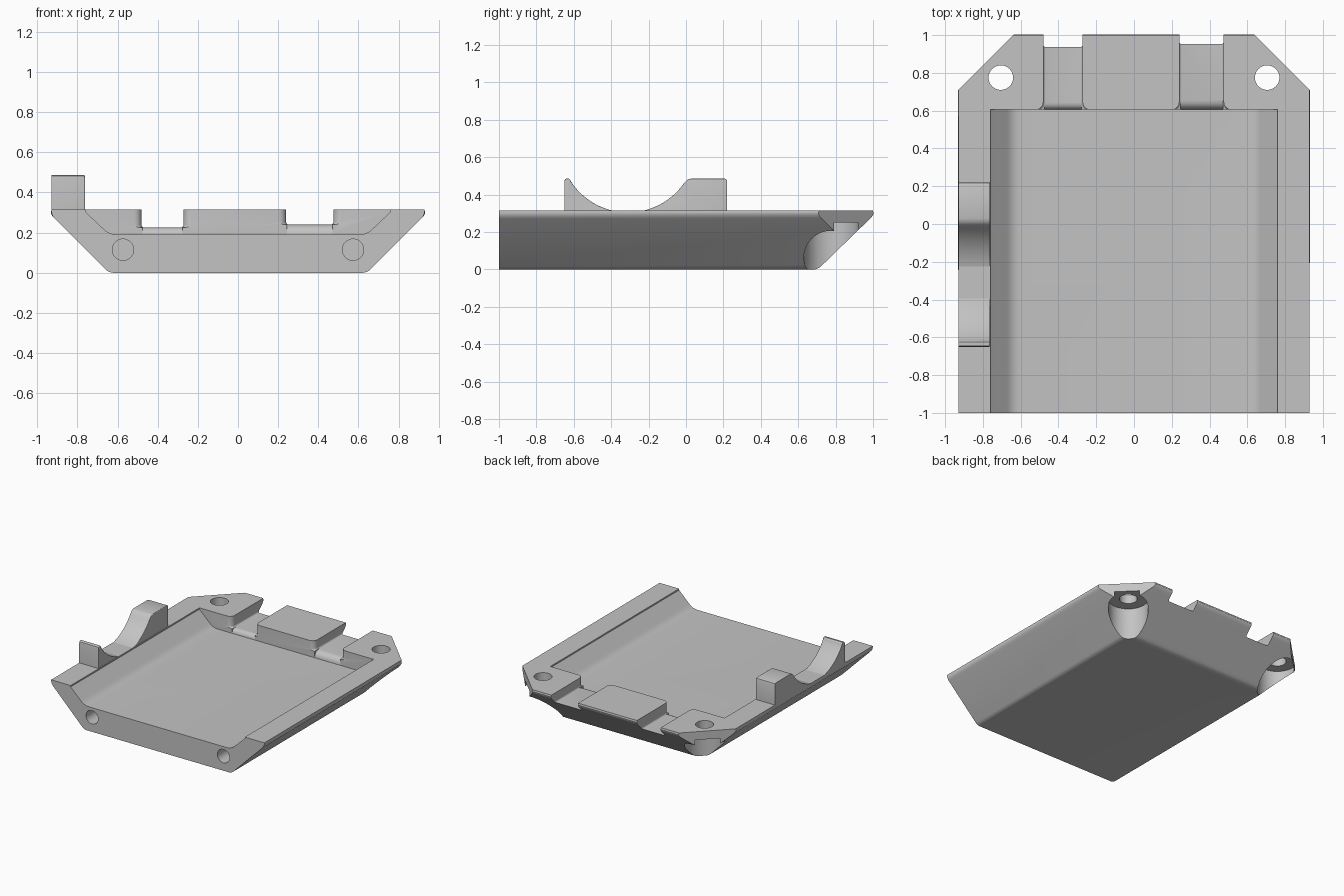
import bpy, bmesh, math

if "Cube" in bpy.data.objects:
    bpy.data.objects.remove(bpy.data.objects["Cube"])

grey = bpy.data.materials.new("plain grey")
grey.diffuse_color = (0.55, 0.55, 0.55, 1)
grey.use_nodes = True
grey.node_tree.nodes["Principled BSDF"].inputs["Base Color"].default_value = grey.diffuse_color


def make_object(name, bm):
    bmesh.ops.recalc_face_normals(bm, faces=bm.faces)
    mesh = bpy.data.meshes.new(name)
    bm.to_mesh(mesh)
    bm.free()
    mesh.materials.append(grey)
    ob = bpy.data.objects.new(name, mesh)
    bpy.context.collection.objects.link(ob)
    return ob


def prism(name, outline, axis, start, end, bevel=0, bevel_rule=None):
    """Extrude a 2D outline along an axis; optionally round chosen edges."""
    place = {"x": lambda a, b, t: (t, a, b),
             "y": lambda a, b, t: (a, t, b),
             "z": lambda a, b, t: (a, b, t)}[axis]
    bm = bmesh.new()
    rings = [[bm.verts.new(place(a, b, t)) for a, b in outline] for t in (start, end)]
    n = len(outline)
    for ring in rings:
        bm.faces.new(ring)
    for i in range(n):
        j = (i + 1) % n
        bm.faces.new((rings[0][i], rings[0][j], rings[1][j], rings[1][i]))
    bmesh.ops.recalc_face_normals(bm, faces=bm.faces)
    if bevel:
        edges = [e for e in bm.edges if bevel_rule(e)]
        bmesh.ops.bevel(bm, geom=edges, offset=bevel, segments=4, profile=0.5,
                        affect='EDGES', clamp_overlap=True)
    return make_object(name, bm)


def arc(ca, cb, r, a0, a1, n=8):
    return [(ca + r * math.cos(math.radians(a0 + (a1 - a0) * i / n)),
             cb + r * math.sin(math.radians(a0 + (a1 - a0) * i / n)))
            for i in range(n + 1)]


def smooth(ob):
    bpy.ops.object.select_all(action='DESELECT')
    ob.select_set(True)
    bpy.context.view_layer.objects.active = ob
    bpy.ops.object.shade_smooth_by_angle(angle=math.radians(28))


# Tray body: sloped sides and back, flat front
bm = bmesh.new()
rings = []
for hx, back, z in ((0.643, 0.705, 0), (0.93, 1.0, 0.287), (0.93, 1.0, 0.315)):
    rings.append([bm.verts.new(p) for p in
                  ((-hx, -1, z), (hx, -1, z), (hx, back, z), (-hx, back, z))])
bm.faces.new(rings[0])
bm.faces.new(rings[2])
for low, high in zip(rings, rings[1:]):
    for i in range(1, 4):
        j = (i + 1) % 4
        bm.faces.new((low[i], low[j], high[j], high[i]))
bm.faces.new((rings[0][0], rings[0][1], rings[1][1], rings[2][1], rings[2][0], rings[1][0]))
bmesh.ops.recalc_face_normals(bm, faces=bm.faces)
round_edges = [e for e in bm.edges
               if not all(v.co.y < -0.99 for v in e.verts)
               and not any(v.co.z > 0.31 for v in e.verts)]
bmesh.ops.bevel(bm, geom=round_edges, offset=0.022, segments=4, profile=0.5,
                affect='EDGES', clamp_overlap=True)
body = make_object("tray_body", bm)

cutters = []

# Main cavity with sloped, filleted sides
half = [(0.60, 0.19)] + arc(0.60, 0.29, 0.10, -80, -45, 5) + [(0.76, 0.304), (0.76, 0.5)]
cavity = half + [(-x, z) for x, z in reversed(half)]
cutters.append(prism("cavity_cutter", cavity, "y", -1.2, 0.605))

# Two rear notches, flared and rounded where they meet the cavity
for x0, x1, floor in ((-0.48, -0.272, 0.225), (0.24, 0.475, 0.24)):
    r = 0.04
    flare_l = arc(x0 - r, 0.605 + r, r, 0, -90, 5)
    flare_r = arc(x1 + r, 0.605 + r, r, -90, -180, 5)
    outline = [(x0, 1.2)] + flare_l + [(x0 - r, 0.5), (x1 + r, 0.5)] + flare_r + [(x1, 1.2)]
    cutters.append(prism("notch_cutter", outline, "z", floor, 0.5, 0.025,
                         lambda e, f=floor: all(v.co.z < f + 0.001 for v in e.verts)
                         and not all(v.co.y < 0.51 for v in e.verts)))
    h = floor - 0.19
    lip = arc(0.605 + h, 0.19, h, 180, 90, 6) + [(0.605 + h, floor + 0.02),
                                                 (0.58, floor + 0.02), (0.58, 0.19)]
    cutters.append(prism("notch_lip_cutter", lip, "x", x0 + 0.005, x1 - 0.005))

for s in (-1, 1):
    # Clipped rear corners
    cutters.append(prism("corner_cutter", [(s * 0.64, 1), (s * 0.34, 1.3), (s * 1.3, 1.3),
                                           (s * 1.23, 0.41)], "z", -0.2, 0.6))
    # Screw holes with wide recesses underneath
    cutters.append(prism("screw_cutter", arc(s * 0.705, 0.775, 0.065, 0, 360, 40)[:-1],
                         "z", -0.2, 0.6))
    cutters.append(prism("recess_cutter", arc(s * 0.705, 0.775, 0.145, 0, 360, 48)[:-1],
                         "z", -0.2, 0.25))
    # Blind holes in the front face
    cutters.append(prism("front_hole_cutter", arc(s * 0.573, 0.115, 0.053, 0, 360, 32)[:-1],
                         "y", -1.2, -0.7))

bpy.context.view_layer.objects.active = body
for c in cutters:
    mod = body.modifiers.new("cut", 'BOOLEAN')
    mod.operation = 'DIFFERENCE'
    mod.solver = 'EXACT'
    mod.object = c
    bpy.ops.object.modifier_apply(modifier=mod.name)
    bpy.data.objects.remove(c, do_unlink=True)
smooth(body)


# Cradle on the left rim: two posts sharing one circular seat
def inner_top(e):
    return (all(v.co.x > -0.77 for v in e.verts)
            and not all(v.co.z < 0.316 for v in e.verts))


a_low = math.degrees(math.asin(-0.355 / 0.365))
a_high = math.degrees(math.asin(-0.21 / 0.365))
seat = arc(-0.31, 0.67, 0.365, a_low, a_high, 14)
rear = seat + [(0.0, 0.473), (0.012, 0.482), (0.03, 0.486), (0.205, 0.486),
               (0.216, 0.481), (0.22, 0.47), (0.22, 0.315)]
seat = arc(-0.31, 0.67, 0.365, 180 - a_low, 180 - a_high - 2, 14)
front = seat + [(-0.617, 0.476), (-0.626, 0.486), (-0.64, 0.486),
                (-0.648, 0.481), (-0.65, 0.47), (-0.65, 0.315)]
for name, outline in (("cradle_rear_post", rear), ("cradle_front_post", front)):
    smooth(prism(name, outline, "x", -0.93, -0.762, 0.01, inner_top))
